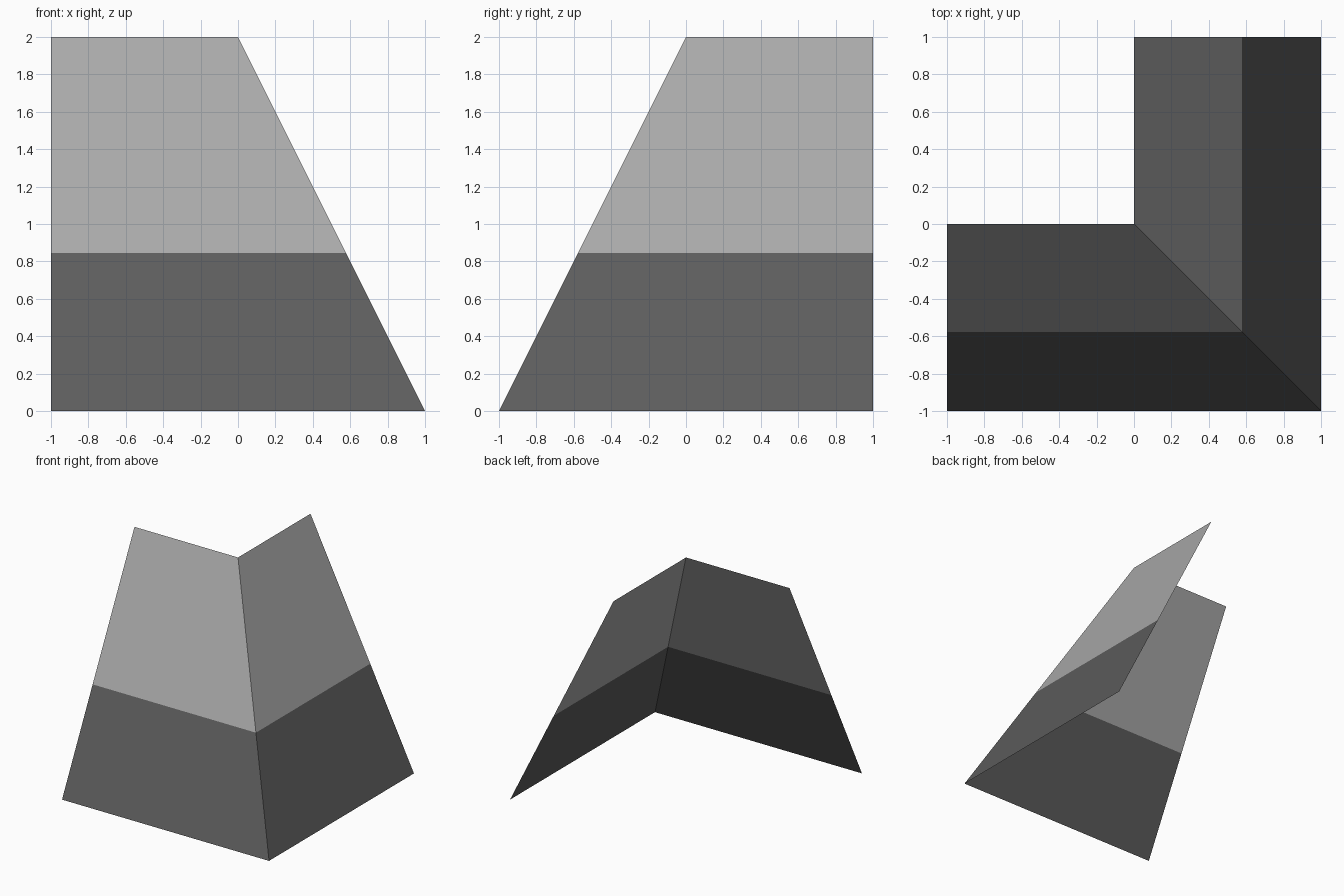
import bpy
import bmesh

# Remove the default cube
cube = bpy.data.objects.get("Cube")
if cube:
    bpy.data.objects.remove(cube, do_unlink=True)

HEIGHT = 2.0
SPLIT = 0.845


def make_material(name, value):
    color = (value, value, value, 1.0)
    mat = bpy.data.materials.new(name)
    mat.use_nodes = True
    mat.diffuse_color = color
    mat.node_tree.nodes["Principled BSDF"].inputs["Base Color"].default_value = color
    return mat


dark_grey = make_material("dark grey", 0.11)
light_grey = make_material("light grey", 0.40)


def corner_row(bm, z):
    """L-shaped row of the sloping corner at height z."""
    out = 1.0 - z / HEIGHT
    return [bm.verts.new(p) for p in ((-1, -out, z), (out, -out, z), (out, 1, z))]


# Sloping outer corner: an open sheet with a dark base band and a light upper band
bm = bmesh.new()
rows = [corner_row(bm, z) for z in (0.0, SPLIT, HEIGHT)]
for band, (low, high) in enumerate(zip(rows, rows[1:])):
    for i in range(2):
        face = bm.faces.new((low[i], low[i + 1], high[i + 1], high[i]))
        face.material_index = band

mesh = bpy.data.meshes.new("sloping_corner_wall")
bm.to_mesh(mesh)
bm.free()
mesh.materials.append(dark_grey)
mesh.materials.append(light_grey)
wall = bpy.data.objects.new("sloping_corner_wall", mesh)
bpy.context.collection.objects.link(wall)
